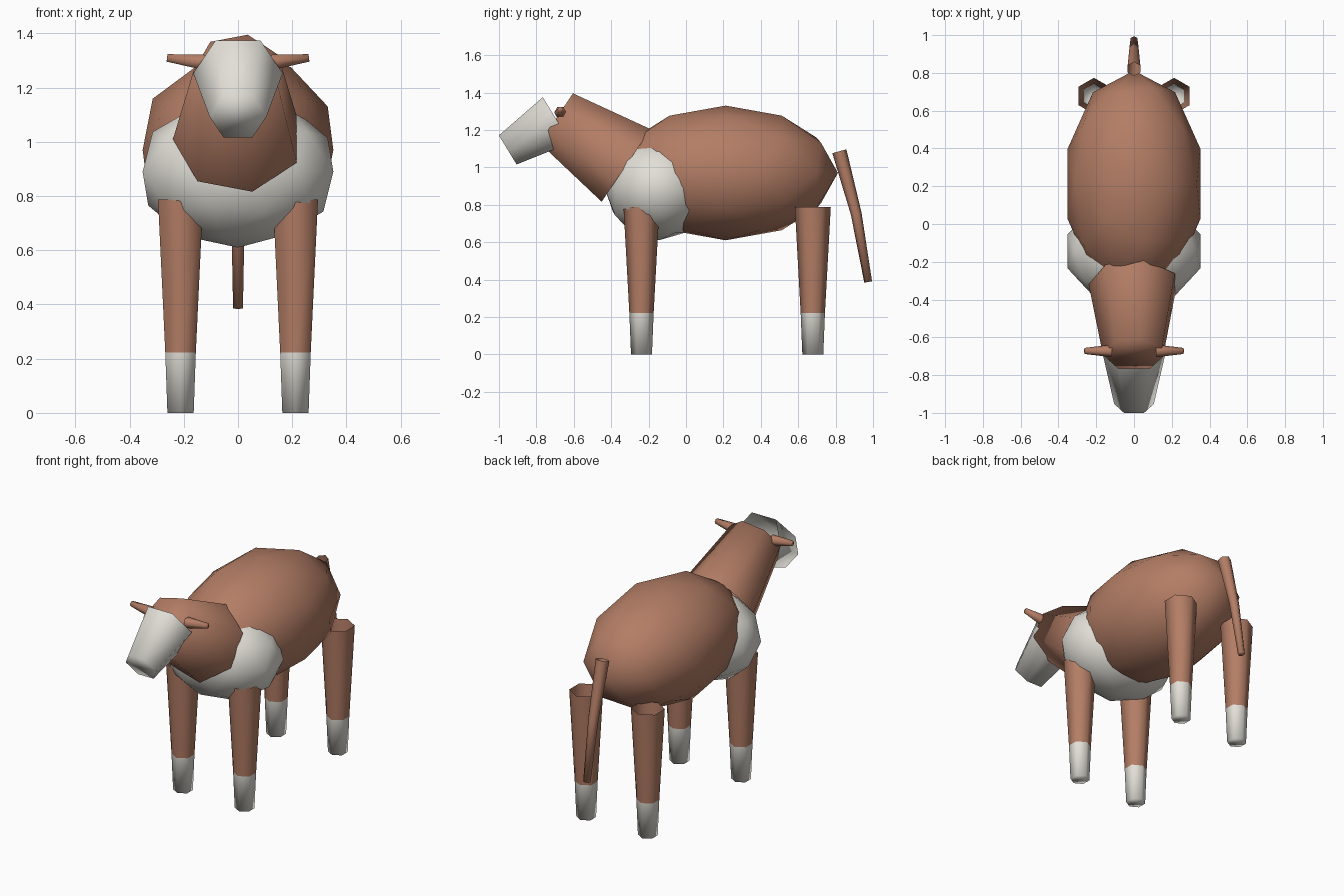
import bpy, bmesh
from math import cos, sin, pi
from mathutils import Vector

if "Cube" in bpy.data.objects:
    bpy.data.objects.remove(bpy.data.objects["Cube"], do_unlink=True)


def material(name, color):
    mat = bpy.data.materials.new(name)
    mat.use_nodes = True
    mat.diffuse_color = color
    bsdf = next(n for n in mat.node_tree.nodes if n.type == 'BSDF_PRINCIPLED')
    bsdf.inputs["Base Color"].default_value = color
    return mat


BROWN = material("chestnut_brown", (0.45, 0.205, 0.13, 1))
WHITE = material("warm_white", (0.76, 0.74, 0.68, 1))


def finish(bm, name, mats):
    for f in bm.faces:
        f.smooth = True
    mesh = bpy.data.meshes.new(name)
    bm.to_mesh(mesh)
    bm.free()
    for m in mats:
        mesh.materials.append(m)
    obj = bpy.data.objects.new(name, mesh)
    bpy.context.collection.objects.link(obj)
    return obj


def blob(name, center, scale, mat):
    """Faceted ellipsoid."""
    bm = bmesh.new()
    bmesh.ops.create_icosphere(bm, subdivisions=2, radius=1)
    for v in bm.verts:
        v.co = Vector(a * s for a, s in zip(v.co, scale)) + Vector(center)
    return finish(bm, name, [mat])


def tube(name, path, radii, sides, phase, mats, right=(1, 0, 0), tip=0):
    """Tapered tube, open at the start and capped at the end.
    The last 'tip' segments and the cap take the second material."""
    bm = bmesh.new()
    pts = [Vector(p) for p in path]
    last = len(pts) - 1
    right = Vector(right)
    rings = []
    for i, (p, r) in enumerate(zip(pts, radii)):
        before = (p - pts[i - 1]).normalized() if i else Vector()
        after = (pts[i + 1] - p).normalized() if i < last else Vector()
        axis = (before + after).normalized()
        up = axis.cross(right).normalized()
        side = up.cross(axis)
        angles = [phase + 2 * pi * k / sides for k in range(sides)]
        rings.append([bm.verts.new(p + r * (side * cos(a) + up * sin(a)))
                      for a in angles])
    for i in range(last):
        a, b = rings[i], rings[i + 1]
        for k in range(sides):
            n = (k + 1) % sides
            f = bm.faces.new((a[k], a[n], b[n], b[k]))
            f.material_index = int(i >= last - tip)
    bm.faces.new(rings[-1]).material_index = int(tip > 0)
    return finish(bm, name, mats)


# Torso and chest
blob("body", (0, 0.212, 0.97), (0.37, 0.6, 0.36), BROWN)
blob("chest", (0, -0.145, 0.89), (0.37, 0.29, 0.28), WHITE)

# Neck and muzzle
tube("neck", [(0, -0.32, 1.01), (0, -0.694, 1.263)], [0.24, 0.164],
     7, pi, [BROWN])
tube("muzzle", [(0, -0.691, 1.253), (0, -0.953, 1.093)], [0.165, 0.105],
     6, 0, [WHITE])

# Ears and legs, one pair per side
for label, s in (("left", 1), ("right", -1)):
    tube(label + "_ear", [(s * 0.12, -0.672, 1.293), (s * 0.262, -0.672, 1.31)],
         [0.033, 0.016], 6, 0, [BROWN], right=(0, 1, 0))
    for end, y in (("front", -0.238), ("rear", 0.678)):
        tube(f"{end}_{label}_leg",
             [(s * 0.212, y, z) for z in (0.787, 0.222, 0)],
             [0.096, 0.065, 0.056], 6, pi / 2, [BROWN, WHITE], tip=1)

# Tail
tube("tail", [(0, 0.82, 1.086), (0, 0.91, 0.752), (0, 0.974, 0.387)],
     [0.039, 0.029, 0.021], 6, pi / 2, [BROWN])
